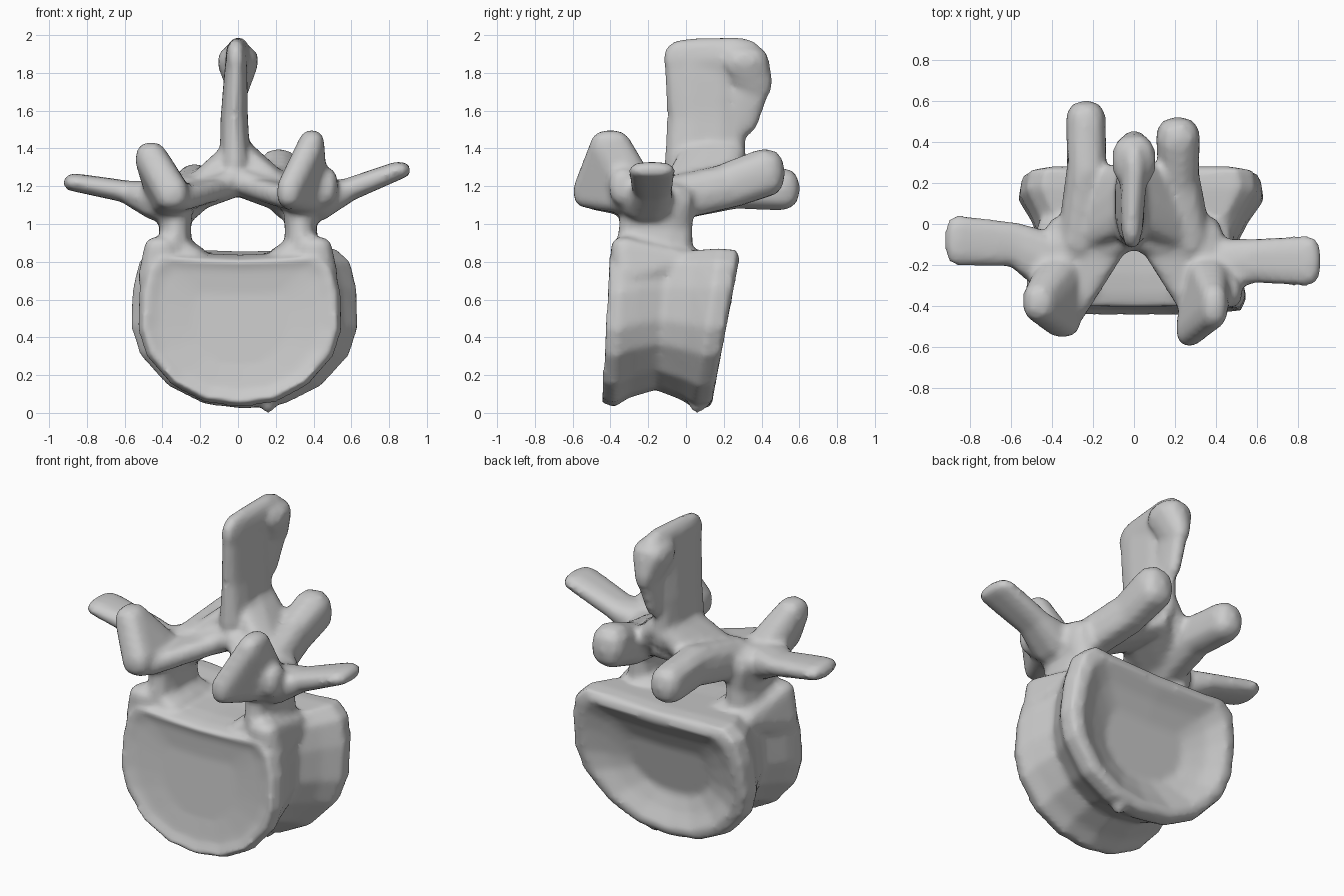
import bpy, bmesh
from mathutils import Vector

bm = bmesh.new()


def blob(node):
    """Points of a slightly boxy ellipsoid: x, y, z, rx, ry, rz."""
    tmp = bmesh.new()
    bmesh.ops.create_icosphere(tmp, subdivisions=2, radius=1)
    pts = []
    for v in tmp.verts:
        q = [(1 if c > 0 else -1) * abs(c) ** 0.82 for c in v.co]
        pts.append(Vector([node[i] + q[i] * node[i + 3] for i in range(3)]))
    tmp.free()
    return pts


def hull(*nodes):
    """Convex hull around a group of blobs, added to the shared mesh."""
    tmp = bmesh.new()
    for n in nodes:
        for p in blob(n):
            tmp.verts.new(p)
    bmesh.ops.convex_hull(tmp, input=tmp.verts)
    loose = [v for v in tmp.verts if not v.link_faces]
    bmesh.ops.delete(tmp, geom=loose, context='VERTS')
    me = bpy.data.meshes.new("part")
    tmp.to_mesh(me)
    tmp.free()
    bm.from_mesh(me)
    bpy.data.meshes.remove(me)


def limb(*nodes):
    for a, b in zip(nodes, nodes[1:]):
        hull(a, b)


# Vertebral body: D-shaped rings lofted front to back, dished at both ends
half = [(0, .97), (.4, .98), (.8, .99), (.93, .91), (.99, .74), (1, .5),
        (.92, .33), (.67, .14), (.35, .03), (0, 0)]
outline = half + [(-u, v) for u, v in half[-2:0:-1]]
# y at bottom, y at top, centre x, half width, z bottom, z top
stations = [(-.40, -.38, .01, .25, .26, .64), (-.42, -.39, .01, .43, .12, .78),
            (-.45, -.41, .01, .51, .055, .83), (-.38, -.34, .01, .54, .03, .85),
            (-.30, -.24, .01, .52, .08, .86), (-.16, -.09, .02, .47, .12, .86),
            (-.03, .05, .03, .53, .07, .87), (.05, .18, .035, .60, .02, .88),
            (.13, .275, .035, .585, .03, .87), (.145, .285, .035, .52, .08, .81),
            (.10, .215, .03, .41, .17, .72), (.065, .15, .03, .27, .27, .60)]
rings = []
for yb, yt, cx, hw, zb, zt in stations:
    rings.append([bm.verts.new((cx + u * hw, yb + (yt - yb) * v, zb + (zt - zb) * v))
                  for u, v in outline])
n = len(outline)
for a, b in zip(rings, rings[1:]):
    for i in range(n):
        j = (i + 1) % n
        bm.faces.new((a[i], a[j], b[j], b[i]))
bm.faces.new(rings[0][::-1])
bm.faces.new(rings[-1])
# Small spur under the rear rim
limb((.16, .07, .08, .05, .06, .05), (.16, .06, .03, .03, .04, .03))

# Paired roots: shoulders, pedicles, laminae and the flare under the spine
for s in (-1, 1):
    hull((s * .41, -.32, .87, .09, .08, .065), (s * .43, -.31, .72, .10, .08, .10),
         (s * .38, -.06, .80, .10, .12, .08))
    hull((s * .22, -.16, .84, .05, .20, .04), (s * .32, -.16, .88, .06, .20, .06))
    limb((s * .34, -.17, .82, .10, .21, .10), (s * .33, -.16, .99, .085, .20, .10),
         (s * .34, -.15, 1.12, .11, .20, .11))
    hull((s * .28, -.08, 1.13, .09, .17, .08), (0, .08, 1.235, .06, .21, .09))
    hull((s * .29, -.41, 1.13, .05, .08, .06), (s * .09, -.08, 1.19, .05, .10, .06),
         (s * .30, -.12, 1.14, .07, .10, .08))
    hull((s * .18, .14, 1.20, .06, .13, .08), (s * .24, -.02, 1.17, .06, .12, .08),
         (s * .02, .14, 1.37, .06, .18, .08))

# Transverse processes
limb((.40, -.21, 1.12, .12, .14, .11), (.58, -.18, 1.18, .07, .11, .06),
     (.85, -.18, 1.285, .065, .125, .045))
limb((-.40, -.19, 1.12, .12, .15, .11), (-.58, -.10, 1.17, .07, .11, .06),
     (-.86, -.08, 1.22, .065, .125, .048))

# Upper joint blades, reaching forward
hull((.36, -.26, 1.14, .12, .13, .10), (.27, -.51, 1.17, .065, .09, .09),
     (.39, -.40, 1.41, .07, .11, .09))
hull((.36, -.26, 1.14, .12, .13, .10), (.47, -.33, 1.2, .06, .08, .10))
hull((-.36, -.25, 1.13, .12, .13, .10), (-.35, -.47, 1.16, .09, .085, .09),
     (-.46, -.38, 1.345, .085, .10, .09))

# Lower joint blades, reaching backward
limb((.27, -.05, 1.14, .10, .14, .12), (.22, .22, 1.20, .10, .12, .12),
     (.215, .415, 1.27, .11, .11, .13))
limb((-.27, -.05, 1.14, .10, .14, .12), (-.23, .26, 1.20, .10, .12, .12),
     (-.235, .495, 1.185, .10, .11, .115))

# Spinous process: thin plate with a swollen rear tip
limb((-.015, .10, 1.32, .085, .22, .12), (-.02, .11, 1.56, .075, .21, .12),
     (-.01, .10, 1.84, .06, .22, .14))
hull((-.01, .03, 1.87, .055, .155, .115), (0, .26, 1.88, .065, .15, .11))
hull((0, .31, 1.86, .11, .13, .09), (0, .36, 1.75, .06, .10, .10))
hull((0, .35, 1.74, .055, .10, .09), (-.01, .27, 1.58, .05, .12, .12))

# Fuse every part into one smooth bone
bmesh.ops.recalc_face_normals(bm, faces=bm.faces)
mesh = bpy.data.meshes.new("vertebra")
bm.to_mesh(mesh)
bm.free()
bone = bpy.data.objects.new("vertebra", mesh)
bpy.context.collection.objects.link(bone)
fuse = bone.modifiers.new("fuse", 'REMESH')
fuse.mode = 'VOXEL'
fuse.voxel_size = 0.02
fuse.use_smooth_shade = True
soften = bone.modifiers.new("soften", 'SMOOTH')
soften.factor = 0.5
soften.iterations = 3
